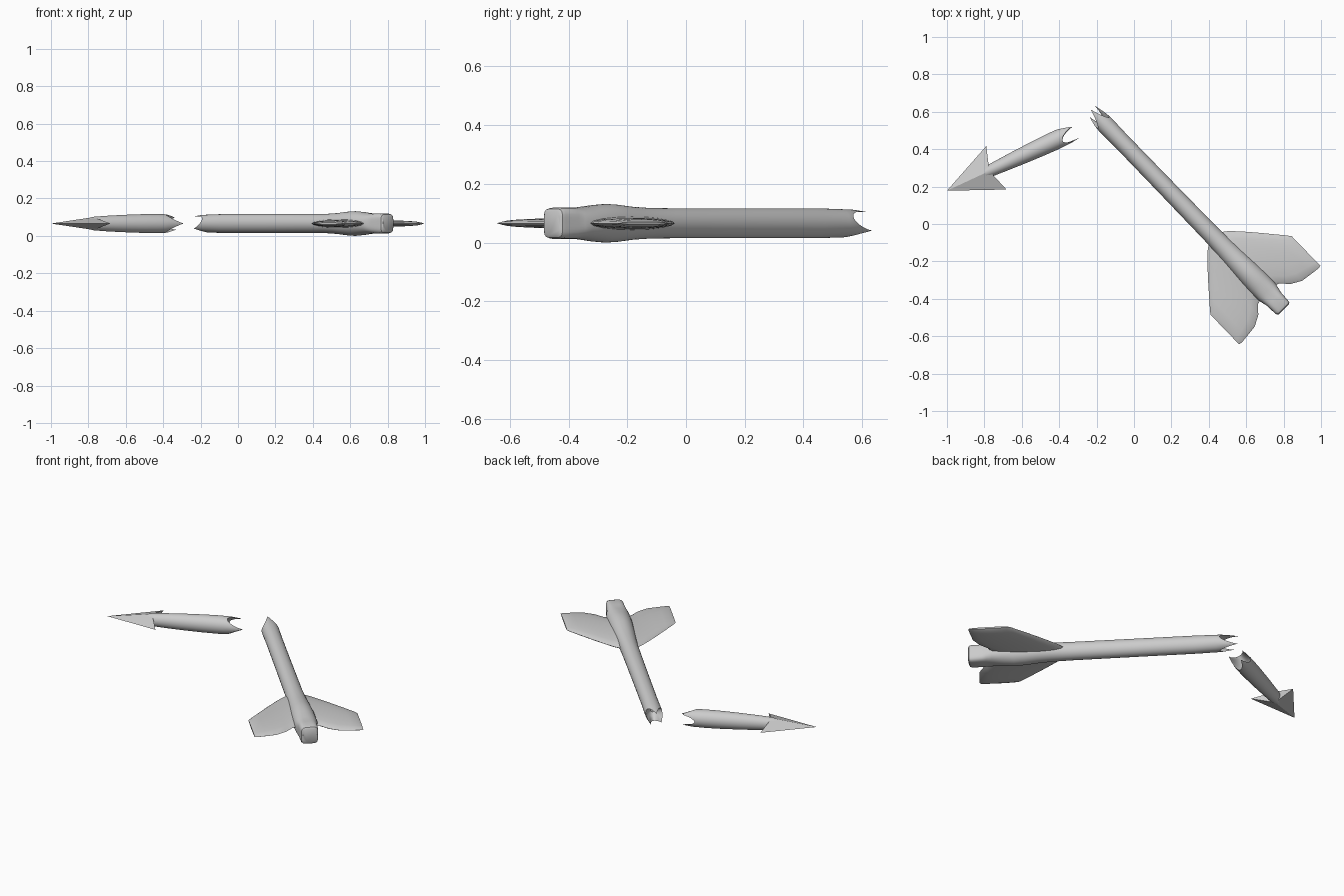
import bpy, bmesh
from math import sin, cos, pi, radians
from mathutils import Matrix, Vector

if "Cube" in bpy.data.objects:
    bpy.data.objects.remove(bpy.data.objects["Cube"])

N = 36          # vertices around the shaft
Z = 0.066       # height of both axes


def frame(x, y, dx, dy):
    """Local X runs along the arrow piece, Z stays up."""
    ax = Vector((dx, dy, 0)).normalized()
    az = Vector((0, 0, 1))
    m = Matrix((ax, az.cross(ax), az)).transposed().to_4x4()
    m.translation = (x, y, Z)
    return m


def finish(name, bm, m, angle=35):
    bmesh.ops.remove_doubles(bm, verts=bm.verts, dist=1e-5)
    bmesh.ops.recalc_face_normals(bm, faces=bm.faces)
    me = bpy.data.meshes.new(name)
    bm.to_mesh(me)
    bm.free()
    me.transform(m)
    ob = bpy.data.objects.new(name, me)
    bpy.context.collection.objects.link(ob)
    bpy.ops.object.select_all(action='DESELECT')
    ob.select_set(True)
    bpy.context.view_layer.objects.active = ob
    bpy.ops.object.shade_smooth_by_angle(angle=radians(angle))
    return ob


def loft(bm, rings, cap_end=True):
    """Skin a list of point loops; the first and optionally last are capped."""
    loops = [[bm.verts.new(p) for p in r] for r in rings]
    for a, b in zip(loops, loops[1:]):
        n = len(a)
        for i in range(n):
            j = (i + 1) % n
            bm.faces.new((a[i], a[j], b[j], b[i]))
    bm.faces.new(loops[0])
    if cap_end:
        bm.faces.new(loops[-1])
    return loops[-1]


def section(x, ry, rz, e=2.0):
    """Superellipse ring: e=2 is round, larger is squarer."""
    pts = []
    for i in range(N):
        c, s = cos(2 * pi * i / N), sin(2 * pi * i / N)
        k = (abs(c) ** e + abs(s) ** e) ** (-1 / e)
        pts.append((x, ry * k * c, rz * k * s))
    return pts


def splinter(i, spikes, valley):
    """Rim height at step i: pointed spikes with rounded valleys between."""
    a = 360 * i / N
    for (a0, h0), (a1, h1) in zip(spikes, spikes[1:] + [(spikes[0][0] + 360, spikes[0][1])]):
        for t in (a, a + 360):
            if a0 <= t <= a1:
                f = (t - a0) / (a1 - a0)
                h = h0 if f < 0.5 else h1
                return valley + (h - valley) * abs(2 * f - 1) ** 1.8
    return valley


def broken_shaft(name, profile, spikes, valley, r, m):
    bm = bmesh.new()
    rings = [section(*p) for p in profile]
    hs = [splinter(i, spikes, valley) for i in range(N)]

    def rim(f, r0, slope, base):
        out = []
        for i, h in enumerate(hs):
            a = 2 * pi * i / N
            x = base + (h - base) * f
            q = r0 - slope * max(0, x - valley)
            out.append((x, q * cos(a), q * sin(a)))
        return out
    # outer splinters, then the hollow inside of the break
    base = valley - 0.02
    rings += [rim(0, r, 0, base), rim(0.5, r, 0.05, base), rim(1, r * 0.98, 0.08, base),
              rim(0.5, r * 0.78, 0, base), rim(0, r * 0.6, 0, base),
              section(base - 0.02, r * 0.25, r * 0.25)]
    loft(bm, rings)
    return finish(name, bm, m)


# rear piece: squared nock, swelling under the fins, shaft, broken end
rear = frame(0.80, -0.455, -0.695, 0.719)
broken_shaft("rear_shaft", [
    (-0.002, 0.038, 0.040, 5), (0.004, 0.046, 0.049, 5), (0.018, 0.049, 0.053, 5),
    (0.075, 0.052, 0.053, 4), (0.10, 0.058, 0.053, 3), (0.13, 0.064, 0.055, 2.4),
    (0.19, 0.066, 0.062), (0.25, 0.065, 0.066), (0.31, 0.062, 0.063),
    (0.38, 0.058, 0.056), (0.46, 0.053, 0.052), (0.56, 0.049, 0.051), (0.9, 0.047, 0.051),
    (1.25, 0.046, 0.051)],
    [(90, 1.485), (220, 1.485), (320, 1.46)], 1.385, 0.048, rear)

# fins: lens-shaped sections (offset from axis, leading x, trailing x, half thickness)
stations = [(0.03, 0.54, 0.13, 0.024), (0.078, 0.505, 0.115, 0.021),
            (0.12, 0.462, 0.071, 0.019), (0.176, 0.400, 0.040, 0.018),
            (0.24, 0.325, 0.032, 0.016), (0.285, 0.272, 0.027, 0.013),
            (0.302, 0.250, 0.030, 0.005)]
for side, name in ((1, "left_fin"), (-1, "right_fin")):
    bm = bmesh.new()
    rings = []
    for v, lead, trail, t in stations:
        mid, half = (lead + trail) / 2, (lead - trail) / 2
        rings.append([(mid + half * cos(2 * pi * k / 16), side * v,
                       t * sin(2 * pi * k / 16)) for k in range(16)])
    loft(bm, rings)
    finish(name, bm, rear, 50)

# front piece: tapered shaft with broken end
front = frame(-1.0, 0.178, 0.907, 0.421)
broken_shaft("front_shaft", [
    (0.20, 0.024, 0.024), (0.25, 0.033, 0.036), (0.32, 0.037, 0.041),
    (0.42, 0.043, 0.046), (0.54, 0.048, 0.050), (0.62, 0.050, 0.051)],
    [(45, 0.752), (180, 0.762), (310, 0.752)], 0.672, 0.050, front)

# arrowhead: flat-faced barbed point
bm = bmesh.new()
tip, left, right, top, low, notch = [bm.verts.new(p) for p in (
    (0, 0, 0), (0.291, 0.128, 0), (0.291, -0.128, 0),
    (0.25, 0, 0.034), (0.25, 0, -0.034), (0.25, 0, 0))]
for barb in (left, right):
    for ridge in (top, low):
        bm.faces.new((tip, barb, ridge))
        bm.faces.new((notch, ridge, barb))
finish("arrowhead", bm, front, 5)
